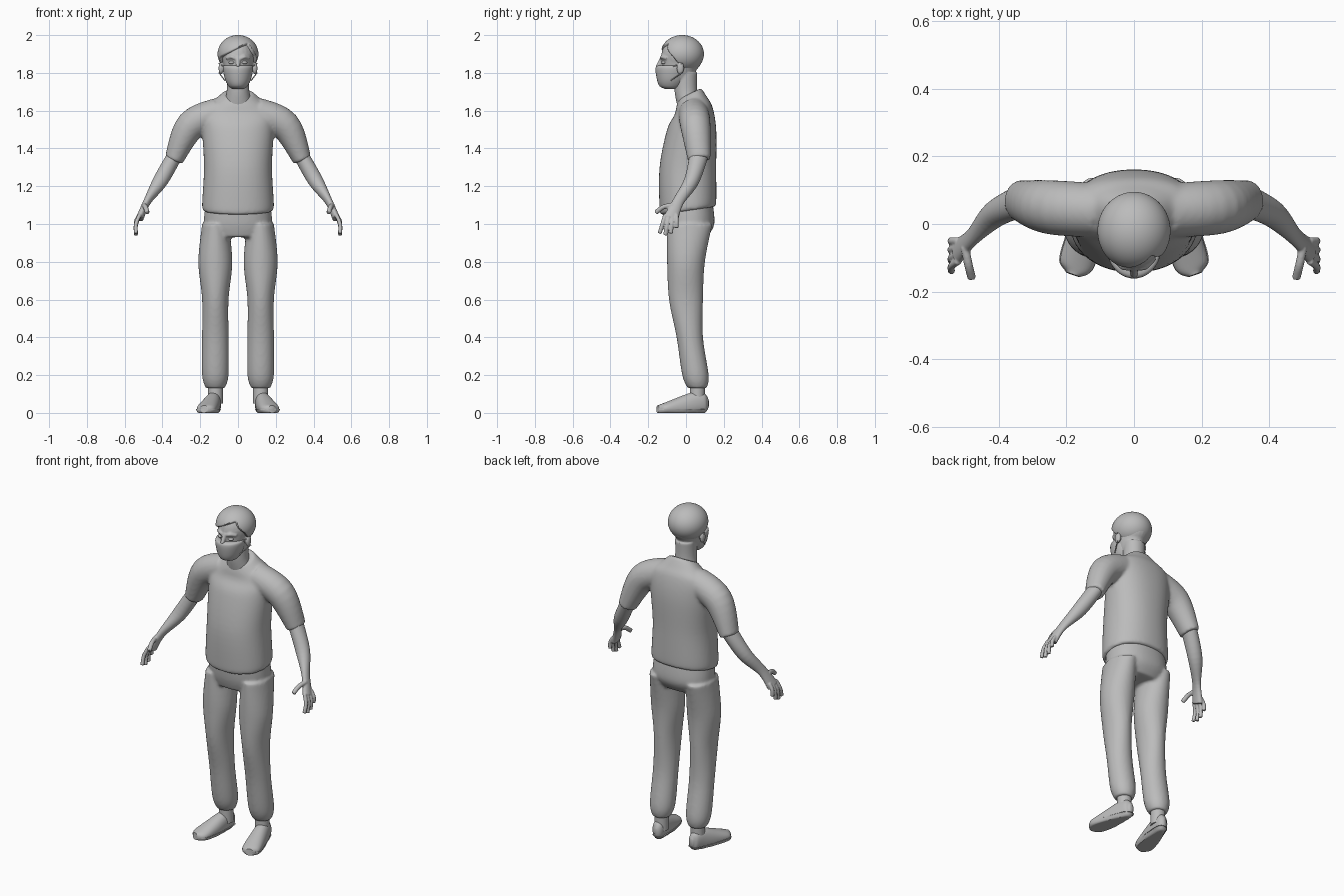
import bpy, bmesh
from math import sin, cos, pi
from mathutils import Vector, Matrix

cube = bpy.data.objects.get("Cube")
if cube:
    bpy.data.objects.remove(cube)

shade = (0.5, 0.5, 0.5, 1)
grey = bpy.data.materials.new("plain_grey")
grey.use_nodes = True
grey.diffuse_color = shade
grey.node_tree.nodes["Principled BSDF"].inputs["Base Color"].default_value = shade

RIGHTWARD, UPWARD = Vector((1, 0, 0)), Vector((0, 0, 1))
SIDES = {"left": 1, "right": -1}


def smoothstep(low, high, value):
    share = min(max((value - low) / (high - low), 0), 1)
    return share * share * (3 - 2 * share)


def resample(rings, steps):
    """Hermite curve through the rings, giving a smooth run of sections."""
    points = [Vector(ring) for ring in rings]
    last = len(points) - 1
    slopes = [(points[min(i + 1, last)] - points[max(i - 1, 0)]) / 2 for i in range(last + 1)]
    sections = []
    for i in range(last):
        for step in range(steps):
            t = step / steps
            ease = smoothstep(0, 1, t)
            sections.append(points[i].lerp(points[i + 1], ease)
                            + slopes[i] * (t * (1 - t) ** 2)
                            - slopes[i + 1] * (t * t * (1 - t)))
    return sections + [points[last]]


def skin(bm, sections, frames, side, power, sides):
    """Join elliptical sections into one closed surface."""
    loops = []
    for section, (across, along) in zip(sections, frames):
        loop = []
        for k in range(sides):
            angle = 2 * pi * k / sides
            c, s = [abs(v) ** power * (1 if v > 0 else -1) for v in (cos(angle), sin(angle))]
            spot = section.xyz + across * (c * section[3]) + along * (s * section[4])
            loop.append(bm.verts.new((spot.x * side, spot.y, spot.z)))
        loops.append(loop)
    for lower, upper in zip(loops, loops[1:]):
        for k in range(sides):
            n = (k + 1) % sides
            bm.faces.new((lower[k], lower[n], upper[n], upper[k]))
    bm.faces.new(reversed(loops[0]))
    bm.faces.new(loops[-1])


def column(bm, rings, x=0, side=1, power=1):
    """Upright form; rings are y, z, half width, half depth and an optional tilt."""
    sections = resample([(x, *(tuple(ring) + (0,))[:5]) for ring in rings], 6)
    frames = [(RIGHTWARD, Vector((0, 1, section[5]))) for section in sections]
    skin(bm, sections, frames, side, power, 48)


def limb(bm, rings, side=1, power=1, sides=32):
    """Form along a path; rings are x, y, z and two radii across the path."""
    sections = resample(rings, 6)
    last = len(sections) - 1
    frames = []
    for i in range(last + 1):
        path = (sections[min(i + 1, last)].xyz - sections[max(i - 1, 0)].xyz).normalized()
        across = (RIGHTWARD - path * path.x).normalized()
        frames.append((across, path.cross(across)))
    skin(bm, sections, frames, side, power, sides)


def tube(bm, points, radius, side=1):
    limb(bm, [(*point, radius, radius) for point in points], side, sides=12)


def ball(bm, center, size, side=1, detail=24):
    x, y, z = center
    matrix = Matrix.Translation((x * side, y, z)) @ Matrix.Diagonal((*size, 1))
    bmesh.ops.create_uvsphere(bm, u_segments=detail, v_segments=detail, radius=1, matrix=matrix)


def finish(name, bm, voxel=0, smooth=5):
    """Turn the mesh into an object; a voxel size welds its pieces together."""
    bmesh.ops.recalc_face_normals(bm, faces=bm.faces)
    mesh = bpy.data.meshes.new(name)
    bm.to_mesh(mesh)
    bm.free()
    mesh.materials.append(grey)
    part = bpy.data.objects.new(name, mesh)
    bpy.context.collection.objects.link(part)
    bpy.context.view_layer.objects.active = part
    part.select_set(True)
    bpy.ops.object.shade_smooth_by_angle(angle=pi / 4)
    part.select_set(False)
    if voxel:
        weld = part.modifiers.new("weld", 'REMESH')
        weld.mode, weld.voxel_size, weld.use_smooth_shade = 'VOXEL', voxel, True
        soften = part.modifiers.new("soften", 'SMOOTH')
        soften.factor, soften.iterations = 0.5, smooth


# Shirt: torso and two short sleeves
bm = bmesh.new()
column(bm, [(.01, 1.07, .18, .14, .15), (.01, 1.1, .19, .15, .1), (.01, 1.3, .18, .15),
            (.03, 1.5, .19, .13), (.04, 1.6, .19, .1, .2), (.03, 1.65, .13, .08, .3),
            (.02, 1.69, .08, .06, .5)], power=.9)
for side in SIDES.values():
    limb(bm, [(.1, .04, 1.59, .08, .08), (.25, .05, 1.52, .08, .08), (.34, .07, 1.34, .05, .06)], side)
finish("shirt", bm, .009)

# Trousers: hips and two legs
bm = bmesh.new()
column(bm, [(.01, 1.12, .17, .13), (.02, 1, .18, .13), (.01, .93, .15, .1)], power=.9)
for side in SIDES.values():
    column(bm, [(.02, 1, .07, .12), (0, .8, .09, .1), (0, .6, .07, .09), (.02, .4, .07, .07),
                (.05, .2, .07, .07), (.06, .13, .05, .05)], .12, side)
finish("trousers", bm, .009)

for word, side in SIDES.items():
    # Forearm and palm
    bm = bmesh.new()
    limb(bm, [(.33, .07, 1.37, .04, .05), (.41, .03, 1.23, .04, .04),
              (.48, -.04, 1.12, .02, .03), (.52, -.08, 1.03, .02, .04)], side)
    # Four fingers fan out, the second one longest
    for i in range(4):
        knuckle = Vector((.52, -.11 + i * .02, 1.05))
        tip = Vector((.54, -.14 + i * .03, .94 + .01 * (i - 1) ** 2))
        bend = knuckle.lerp(tip, .5) + RIGHTWARD * .01
        tube(bm, (knuckle, bend, tip), .011, side)
    tube(bm, ((.5, -.07, 1.1), (.49, -.12, 1.09), (.48, -.16, 1.06)), .013, side)
    finish(word + "_arm", bm, .004, 4)

    # Ankle
    bm = bmesh.new()
    column(bm, [(.06, .05, .04, .04), (.06, .2, .04, .04)], .12, side)
    finish(word + "_ankle", bm)

    # Shoe and its sole, flattened on the ground
    for part, grow, top in ("shoe", 1, 1), ("sole", 1.05, .02):
        bm = bmesh.new()
        limb(bm, [(.12, .12, .05, .01, .02), (.12, .1, .05, .03, .05), (.13, .05, .05, .04, .06),
                  (.15, -.04, .03, .05, .05), (.17, -.12, .02, .05, .03),
                  (.18, -.15, .02, .02, .02)], side, .9)
        middle = .15 * side
        for v in bm.verts:
            v.co.x = middle + (v.co.x - middle) * grow
            v.co.z = min(max(v.co.z, 0), top)
        finish(word + "_" + part, bm)

    # Eye
    bm = bmesh.new()
    ball(bm, (.034, -.117, 1.855), (.016, .014, .009), side)
    finish(word + "_eye", bm)

# Head: neck, jaw, skull, nose, ears and brows
bm = bmesh.new()
column(bm, [(.02, 1.6, .08, .06), (0, 1.7, .06, .06), (0, 1.8, .06, .06)])
column(bm, [(-.08, 1.72, .03, .03), (-.05, 1.77, .06, .08), (-.03, 1.85, .08, .1), (-.02, 1.9, .09, .11)])
ball(bm, (0, -.02, 1.89), (.09, .11, .1))
tube(bm, ((0, -.12, 1.89), (0, -.15, 1.83)), .012)
for side in SIDES.values():
    ball(bm, (.09, -.03, 1.825), (.013, .02, .034), side)
    tube(bm, ((.014, -.13, 1.876), (.035, -.126, 1.884), (.06, -.1, 1.876)), .009, side)
finish("head", bm, .005, 4)

# Hair: a shell that sinks into the head below a swept hairline
bm = bmesh.new()
crown = Vector((0, -.02, 1.9))
ball(bm, crown, (.108, .115, .1), detail=96)
for v in bm.verts:
    x, y, z = v.co
    front = smoothstep(.04, .08, -y)
    back = smoothstep(-.05, .01, y)
    fringe = min(1.93 + x / 2, 2.04 - 1.6 * x)
    temple = 1.85 - back * .09
    cover = smoothstep(-.006, .006, z - temple - (fringe - temple) * front)
    v.co = crown + (v.co - crown) * (.8 + .2 * cover)
finish("hair", bm)

# Face mask with ear straps
bm = bmesh.new()
column(bm, [(-.08, 1.715, .03, .03), (-.08, 1.73, .05, .06), (-.075, 1.77, .07, .08),
            (-.07, 1.83, .08, .09), (-.07, 1.84, .06, .06)])
for side in SIDES.values():
    for edge, ear in (1.83, 1.85), (1.76, 1.8):
        tube(bm, ((.07, -.08, edge), (.1, -.02, ear)), .003, side)
finish("face_mask", bm)
